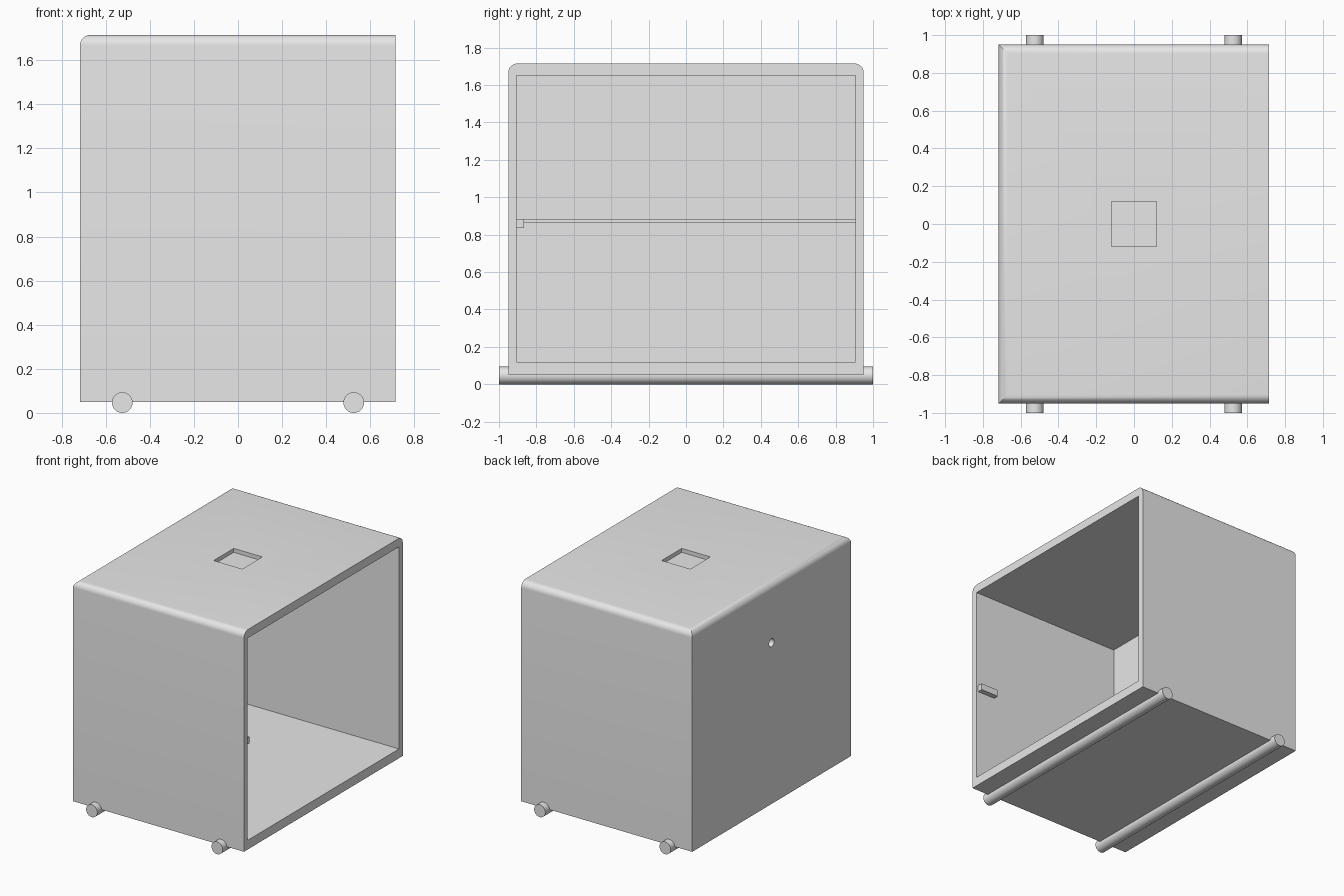
import bpy
import bmesh
import math

cube = bpy.data.objects.get("Cube")
if cube:
    bpy.data.objects.remove(cube, do_unlink=True)

# One plain grey for everything
grey = bpy.data.materials.new("plain grey")
grey.use_nodes = True
colour = (0.8, 0.8, 0.8, 1)
grey.diffuse_color = colour
grey.node_tree.nodes["Principled BSDF"].inputs["Base Color"].default_value = colour


def finish(name, bm):
    mesh = bpy.data.meshes.new(name)
    bm.to_mesh(mesh)
    bm.free()
    mesh.materials.append(grey)
    obj = bpy.data.objects.new(name, mesh)
    bpy.context.collection.objects.link(obj)
    return obj


def box_mesh(low, high):
    bm = bmesh.new()
    bmesh.ops.create_cube(bm, size=1)
    for v in bm.verts:
        v.co = [h if c > 0 else l for c, l, h in zip(v.co, low, high)]
    return bm


def box(name, low, high):
    return finish(name, box_mesh(low, high))


def rod(name, radius, length, location, rotation, sides=32):
    bm = bmesh.new()
    bmesh.ops.create_cone(bm, cap_ends=True, segments=sides,
                          radius1=radius, radius2=radius, depth=length)
    obj = finish(name, bm)
    obj.location = location
    obj.rotation_euler = rotation
    return obj


def select(obj):
    bpy.ops.object.select_all(action='DESELECT')
    obj.select_set(True)
    bpy.context.view_layer.objects.active = obj


def cut(target, cutter):
    select(target)
    mod = target.modifiers.new("cut", 'BOOLEAN')
    mod.operation = 'DIFFERENCE'
    mod.solver = 'EXACT'
    mod.object = cutter
    bpy.ops.object.modifier_apply(modifier=mod.name)
    bpy.data.objects.remove(cutter, do_unlink=True)


def smooth(obj):
    select(obj)
    bpy.ops.object.shade_smooth_by_angle(angle=math.radians(30))


# Casing: the top edge is rounded on every side but the open one
BACK, FRONT, SIDE, BASE, TOP = -0.717, 0.715, 0.95, 0.05, 1.715
bm = box_mesh((BACK, -SIDE, BASE), (FRONT, SIDE, TOP))
top_edges = [e for e in bm.edges
             if all(v.co.z > 1 for v in e.verts)
             and not all(v.co.x > 0 for v in e.verts)]
bmesh.ops.bevel(bm, geom=top_edges, offset=0.048, offset_type='OFFSET',
                segments=8, profile=0.5, affect='EDGES')
casing = finish("casing", bm)

# Open interior, square top recess and small round rear hole
cut(casing, box("interior_cutter", (-0.57, -0.905, 0.12), (1, 0.905, 1.65)))
cut(casing, box("recess_cutter", (-0.12, -0.12, TOP - 0.03), (0.12, 0.12, 2)))
cut(casing, rod("hole_cutter", 0.03, 0.2, (BACK, 0, 1.27), (0, math.pi / 2, 0)))
smooth(casing)

# Small catch beside the opening and thin rib on the inner rear wall
box("catch", (0.55, -0.91, 0.835), (0.70, -0.865, 0.885))
box("rear_rib", (-0.58, -0.91, 0.863), (-0.55, 0.91, 0.885))

# Two round runners under the casing
for side, x in (("right", -0.525), ("left", 0.525)):
    smooth(rod(side + "_runner", 0.047, 2, (x, 0, 0.047), (math.pi / 2, 0, 0)))
